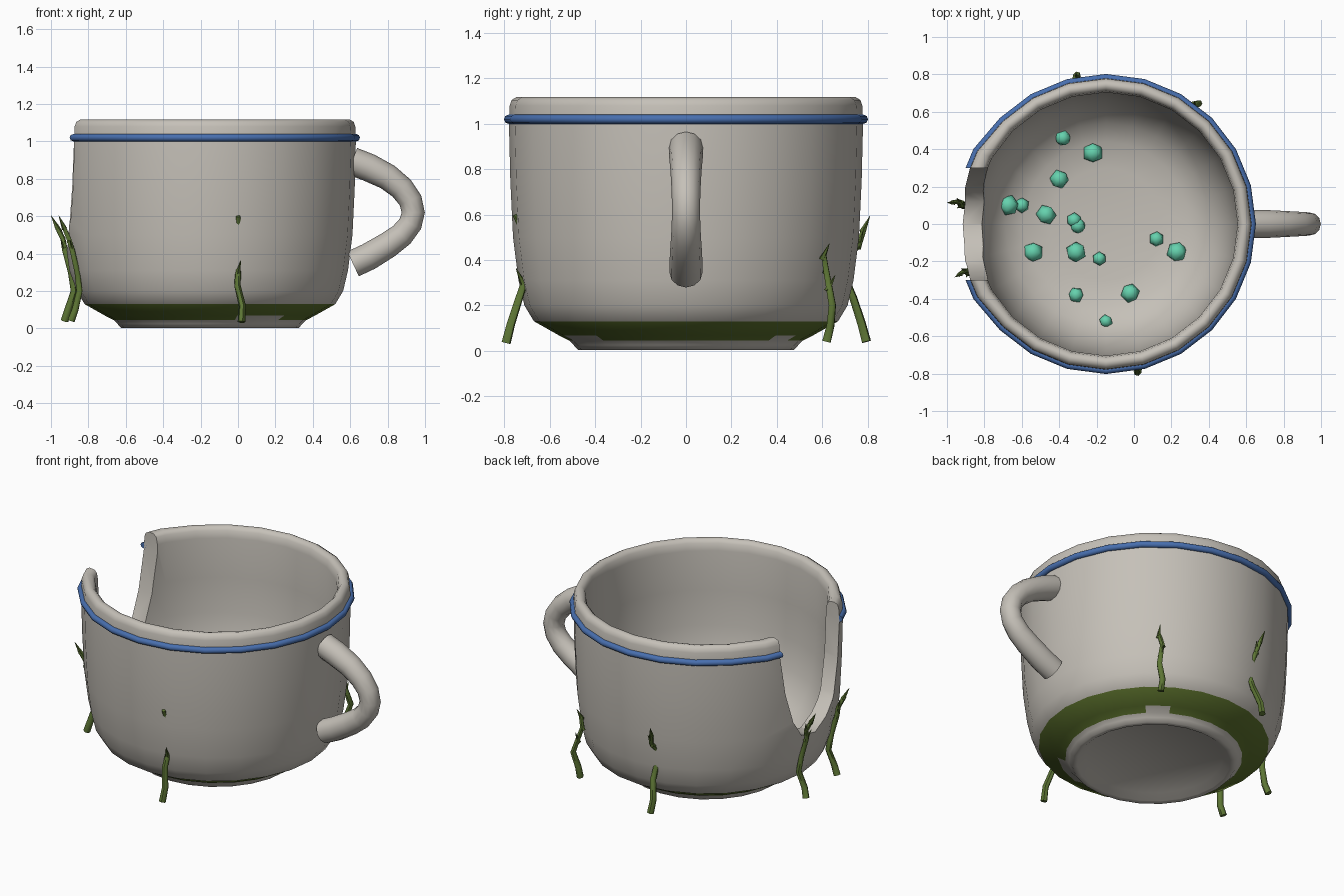
import bpy, bmesh, math
from mathutils import Vector

if "Cube" in bpy.data.objects:
    bpy.data.objects.remove(bpy.data.objects["Cube"], do_unlink=True)

CX = -0.15      # axis of the cup
SIDES = 24


def material(name, rgb):
    m = bpy.data.materials.new(name)
    m.use_nodes = True
    m.diffuse_color = (*rgb, 1)
    m.node_tree.nodes["Principled BSDF"].inputs["Base Color"].default_value = (*rgb, 1)
    return m


stone = material("warm grey ceramic", (0.56, 0.53, 0.48))
moss = material("dark moss", (0.10, 0.155, 0.024))
vine_green = material("vine green", (0.11, 0.18, 0.035))
leaf_green = material("leaf green", (0.08, 0.13, 0.024))
blue = material("blue band", (0.065, 0.16, 0.43))
teal = material("teal pebble", (0.13, 0.64, 0.42))


def add(name, bm, mats, angle=60):
    bmesh.ops.recalc_face_normals(bm, faces=bm.faces)
    me = bpy.data.meshes.new(name)
    bm.to_mesh(me)
    bm.free()
    for m in mats:
        me.materials.append(m)
    ob = bpy.data.objects.new(name, me)
    bpy.context.collection.objects.link(ob)
    smooth(ob, angle)
    return ob


def smooth(ob, angle):
    for p in ob.data.polygons:
        p.use_smooth = angle > 0
    if angle > 0:
        ob.data.set_sharp_from_angle(angle=math.radians(angle))


def lathe(bm, profile, closed=False):
    """Turn (radius, z) points around the cup axis; zero radius makes a pole."""
    rings = []
    for r, z in profile:
        if r == 0:
            rings.append([bm.verts.new((CX, 0, z))] * SIDES)
        else:
            rings.append([bm.verts.new((CX + r * math.cos(a), r * math.sin(a), z))
                          for a in (math.tau * i / SIDES for i in range(SIDES))])
    pairs = list(zip(rings, rings[1:] + rings[:1]))
    for a, b in pairs if closed else pairs[:-1]:
        for i in range(SIDES):
            j = (i + 1) % SIDES
            bm.faces.new(list(dict.fromkeys((a[i], a[j], b[j], b[i]))))
    # The wall bulges slightly at the broken side
    for v in bm.verts:
        if v.co.x < -.75 and v.co.z > .3 and math.hypot(v.co.x - CX, v.co.y) > .73:
            v.co.x -= .014


def tube(name, points, radii, mat, resolution):
    """Round tube through points, turned into a mesh."""
    cu = bpy.data.curves.new(name, "CURVE")
    cu.dimensions = "3D"
    cu.bevel_depth = 1
    cu.bevel_resolution = resolution
    cu.use_fill_caps = True
    sp = cu.splines.new("POLY")
    sp.points.add(len(points) - 1)
    for p, co, r in zip(sp.points, points, radii):
        p.co = (*co, 1)
        p.radius = r
    tmp = bpy.data.objects.new(name + "_path", cu)
    bpy.context.collection.objects.link(tmp)
    bpy.context.view_layer.update()
    me = bpy.data.meshes.new_from_object(tmp.evaluated_get(bpy.context.evaluated_depsgraph_get()))
    bpy.data.objects.remove(tmp, do_unlink=True)
    me.materials.clear()
    me.materials.append(mat)
    ob = bpy.data.objects.new(name, me)
    bpy.context.collection.objects.link(ob)
    smooth(ob, 60)


# Cup body: underside, outer wall, rim, inner wall, rounded floor
bm = bmesh.new()
lathe(bm, [(0, .045), (.40, .035), (.445, .005), (.475, .003), (.495, .025), (.515, .045),
           (.56, .068), (.67, .13), (.712, .2), (.738, .31), (.762, .5), (.774, .75),
           (.78, 1.0), (.777, 1.08), (.768, 1.105), (.748, 1.117), (.728, 1.113),
           (.712, 1.095), (.704, 1.05), (.70, .8), (.69, .58), (.66, .4), (.61, .285),
           (.54, .2), (.44, .15), (.3, .128), (0, .12)])
# Moss covers the sloping base, with a few bare patches along its lower edge
for f in bm.faces:
    c = f.calc_center_median()
    r = math.hypot(c.x - CX, c.y)
    if r > .5 and .04 < c.z < .129 and max(v.co.z for v in f.verts) < .14:
        a = math.degrees(math.atan2(c.y, c.x - CX))
        bare = c.z < .06 and (-75 < a < -45 or 45 < a < 60)
        f.material_index = 0 if bare else 1
cup = add("cup_body", bm, [stone, moss])

# Blue band under the rim
bm = bmesh.new()
lathe(bm, [(.782 + .02 * math.cos(t), 1.02 + .02 * math.sin(t))
           for t in (math.tau * i / 8 for i in range(8))], closed=True)
band = add("blue_band", bm, [blue])

# Broken notch on the right side, cut through wall and band
notch = [(.30, 1.3), (.30, 1.0), (.26, .75), (.20, .55), (.12, .44), (.0, .42),
         (-.12, .47), (-.22, .58), (-.28, .78), (-.30, 1.0), (-.30, 1.3)]
bm = bmesh.new()
face = bm.faces.new([bm.verts.new((-1.2, y, z)) for y, z in notch])
side = bmesh.ops.extrude_face_region(bm, geom=[face])["geom"]
bmesh.ops.translate(bm, vec=(.7, 0, 0),
                    verts=[v for v in side if isinstance(v, bmesh.types.BMVert)])
cutter = add("notch_cutter", bm, [], 0)
cutter.hide_render = True
for ob in (cup, band):
    mod = ob.modifiers.new("notch", "BOOLEAN")
    mod.object = cutter
    mod.operation = "DIFFERENCE"
    mod.solver = "EXACT"
    bpy.context.view_layer.objects.active = ob
    bpy.ops.object.modifier_apply(modifier=mod.name)
    smooth(ob, 60)
bpy.data.objects.remove(cutter, do_unlink=True)

# Handle
path = [(.61, .895), (.70, .86), (.80, .81), (.875, .75), (.922, .685), (.937, .62),
        (.922, .56), (.875, .50), (.80, .445), (.70, .385), (.615, .345)]
tube("handle", [(x, 0, z) for x, z in path],
     [.075, .075, .07, .066, .063, .062, .063, .066, .07, .073, .073], stone, 4)

# Vines: (radius, z) paths standing against the wall, some passing through it
tall = [(.785, .04), (.765, .10), (.735, .2), (.75, .3), (.782, .42), (.795, .48), (.83, .55)]
short = [(.775, .04), (.79, .11), (.815, .20), (.79, .28), (.765, .36), (.768, .42)]
weaving = [(.81, .04), (.79, .12), (.75, .23), (.715, .32), (.72, .40), (.775, .47), (.80, .54)]
sunken = [(.81, .035), (.79, .12), (.75, .23), (.725, .31), (.70, .45), (.768, .6)]
vines = [("right_back_vine", 172, tall), ("right_front_vine", 199, tall),
         ("back_left_vine", 53, short), ("back_vine", 101, weaving),
         ("front_vine", -78, sunken)]
for name, deg, shape in vines:
    pts = []
    for i, (r, z) in enumerate(shape):
        a = math.radians(deg + .8 * math.sin(2.1 * i))
        pts.append(Vector((CX + r * math.cos(a), r * math.sin(a), z)))
    n = len(pts)
    tube(name, pts, [.021 - .009 * i / (n - 1) for i in range(n)], vine_green, 1)

    # Slim pointed leaves near the tip
    out = Vector((math.cos(math.radians(deg)), math.sin(math.radians(deg)), 0))
    across = Vector((-out.y, out.x, 0))
    bm = bmesh.new()
    spots = [pts[3] + out * .015] if shape is sunken else [pts[-1], pts[-2], pts[-3]]
    for i, p in enumerate(spots):
        d = (Vector((0, 0, 1)) + (.5, .25, .35)[i] * out + (.1, -.3, .35)[i] * across).normalized()
        m = d.to_track_quat("Z", "Y").to_matrix().to_4x4()
        m.translation = p + d * .02
        bmesh.ops.create_cone(bm, cap_ends=True, segments=5, radius1=.015, radius2=.001,
                              depth=.08, matrix=m)
    add(name + "_leaves", bm, [leaf_green], 0)

# Pebbles scattered over the floor: x, y, radius
pebbles = [(-.38, .46, .045), (-.22, .38, .057), (-.40, .24, .053), (-.672, .1, .057),
           (-.60, .1, .042), (-.47, .05, .055), (-.32, .02, .042), (-.30, -.01, .044),
           (-.54, -.15, .057), (-.31, -.15, .057), (-.185, -.185, .038), (.12, -.08, .042),
           (.23, -.15, .057), (-.31, -.38, .044), (-.02, -.37, .053), (-.15, -.52, .037)]
for i, (x, y, r) in enumerate(pebbles):
    bm = bmesh.new()
    bmesh.ops.create_icosphere(bm, subdivisions=1, radius=r)
    ob = add(f"pebble_{i + 1}", bm, [teal])
    # They rest higher where the floor curves up
    ob.location = (x, y, .145 + .55 * max(0, math.hypot(x - CX, y) - .42))
    ob.rotation_euler = (.3 * i, .5 * i, .7 * i)
